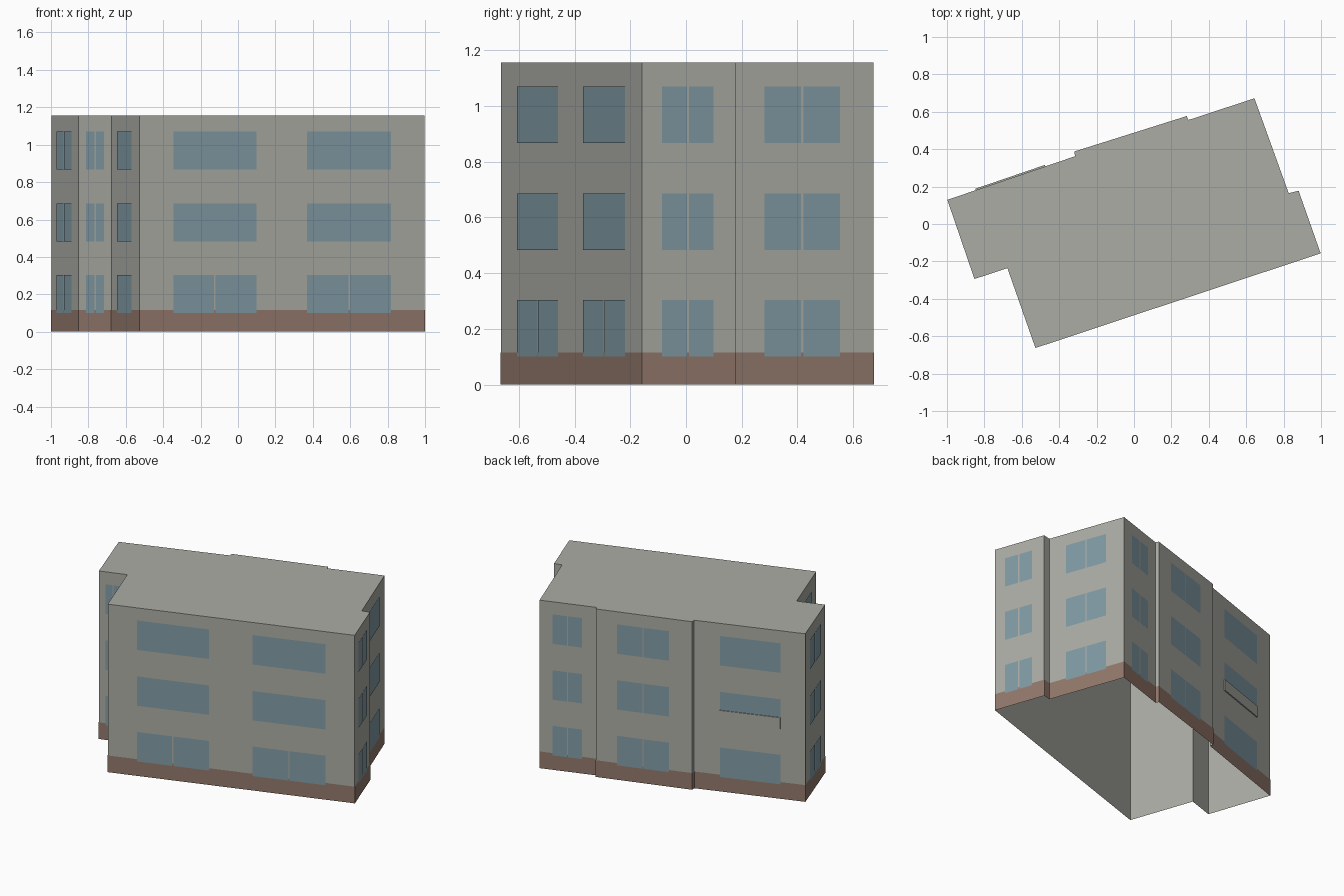
import bpy
import bmesh
from mathutils import Vector

cube = bpy.data.objects.get("Cube")
if cube:
    bpy.data.objects.remove(cube, do_unlink=True)


def material(name, rgb):
    m = bpy.data.materials.new(name)
    m.use_nodes = True
    colour = (*rgb, 1)
    m.diffuse_color = colour
    m.node_tree.nodes["Principled BSDF"].inputs["Base Color"].default_value = colour
    return m


RENDER = material("grey render", (0.41, 0.415, 0.375))
BRICK = material("brown plinth", (0.29, 0.19, 0.148))
GLASS = material("blue glass", (0.222, 0.328, 0.378))

HEIGHT = 1.155
PLINTH_TOP = 0.115

# Footprint corners, counter-clockwise from the front left
PLAN = [Vector(p) for p in (
    (-0.527, -0.663), (0.998, -0.157), (0.88, 0.178), (0.827, 0.165),
    (0.644, 0.672), (0.291, 0.556), (0.282, 0.577), (-0.318, 0.388),
    (-0.316, 0.362), (-0.998, 0.129), (-0.853, -0.294), (-0.677, -0.236))]
FLOORS = ((0.10, 0.303), (0.483, 0.685), (0.867, 1.07))


def wall(i):
    """Start, direction, length and outward normal of one wall."""
    a, b = PLAN[i], PLAN[(i + 1) % len(PLAN)]
    d = (b - a).normalized()
    return a, d, (b - a).length, Vector((d.y, -d.x))


def finish(name, bm, mat):
    mesh = bpy.data.meshes.new(name)
    bm.to_mesh(mesh)
    bm.free()
    mesh.materials.append(mat)
    obj = bpy.data.objects.new(name, mesh)
    bpy.context.collection.objects.link(obj)


def add_panel(bm, i, s0, s1, z0, z1, out):
    """Upright rectangle on wall i, from s0 to s1 along it."""
    a, d, _, n = wall(i)
    p, q = a + d * s0 + n * out, a + d * s1 + n * out
    return bm.faces.new([bm.verts.new((v.x, v.y, z)) for v, z in
                         ((p, z0), (q, z0), (q, z1), (p, z1))])


def offset_plan(out):
    """Footprint grown outwards with mitred corners."""
    points = []
    for i, p in enumerate(PLAN):
        n0, n1 = wall(i - 1 if i else len(PLAN) - 1)[3], wall(i)[3]
        points.append(p + (n0 + n1) * out / (1 + n0.dot(n1)))
    return points


def add_ring(bm, points, z0, z1):
    low = [bm.verts.new((p.x, p.y, z0)) for p in points]
    top = [bm.verts.new((p.x, p.y, z1)) for p in points]
    for i in range(len(points)):
        j = (i + 1) % len(points)
        bm.faces.new((low[i], low[j], top[j], top[i]))
    return top


# Hollow shell: walls and flat roof, open underneath
bm = bmesh.new()
bm.faces.new(add_ring(bm, PLAN, 0, HEIGHT))
finish("walls_and_roof", bm, RENDER)

# Painted plinth skin around the outside
bm = bmesh.new()
add_ring(bm, offset_plan(0.0015), 0, PLINTH_TOP)
finish("plinth", bm, BRICK)

# Windows: wall index, start and end fraction, storeys split into two panes
WINDOWS = (
    (0, 0.118, 0.41, (0,)), (0, 0.587, 0.882, (0,)),
    (1, 0.21, 0.76, (0, 1, 2)), (3, 0.228, 0.762, (0, 1, 2)),
    (4, 0.23, 0.75, (0, 1, 2)), (6, 0.22, 0.76, (0, 1, 2)),
    (8, 0.232, 0.777, ()), (9, 0.207, 0.76, (0, 1, 2)),
    (10, 0.23, 0.77, (0, 1, 2)), (11, 0.226, 0.74, ()))
GAP = 0.004
bm = bmesh.new()
for i, f0, f1, split in WINDOWS:
    length = wall(i)[2]
    s0, s1 = f0 * length, f1 * length
    mid = (s0 + s1) / 2
    for storey, (z0, z1) in enumerate(FLOORS):
        spans = ((s0, mid - GAP), (mid + GAP, s1)) if storey in split else ((s0, s1),)
        for p, q in spans:
            add_panel(bm, i, p, q, z0, z1, 0.003)
finish("windows", bm, GLASS)

# Shallow rail panel across the middle back window
bm = bmesh.new()
length = wall(8)[2]
face = add_panel(bm, 8, 0.232 * length, 0.777 * length, 0.483, 0.56, 0)
normal = wall(8)[3] * 0.008
moved = bmesh.ops.extrude_face_region(bm, geom=[face])["geom"]
bmesh.ops.translate(bm, vec=(normal.x, normal.y, 0),
                    verts=[v for v in moved if isinstance(v, bmesh.types.BMVert)])
bmesh.ops.recalc_face_normals(bm, faces=bm.faces)
finish("back_rail_panel", bm, RENDER)
